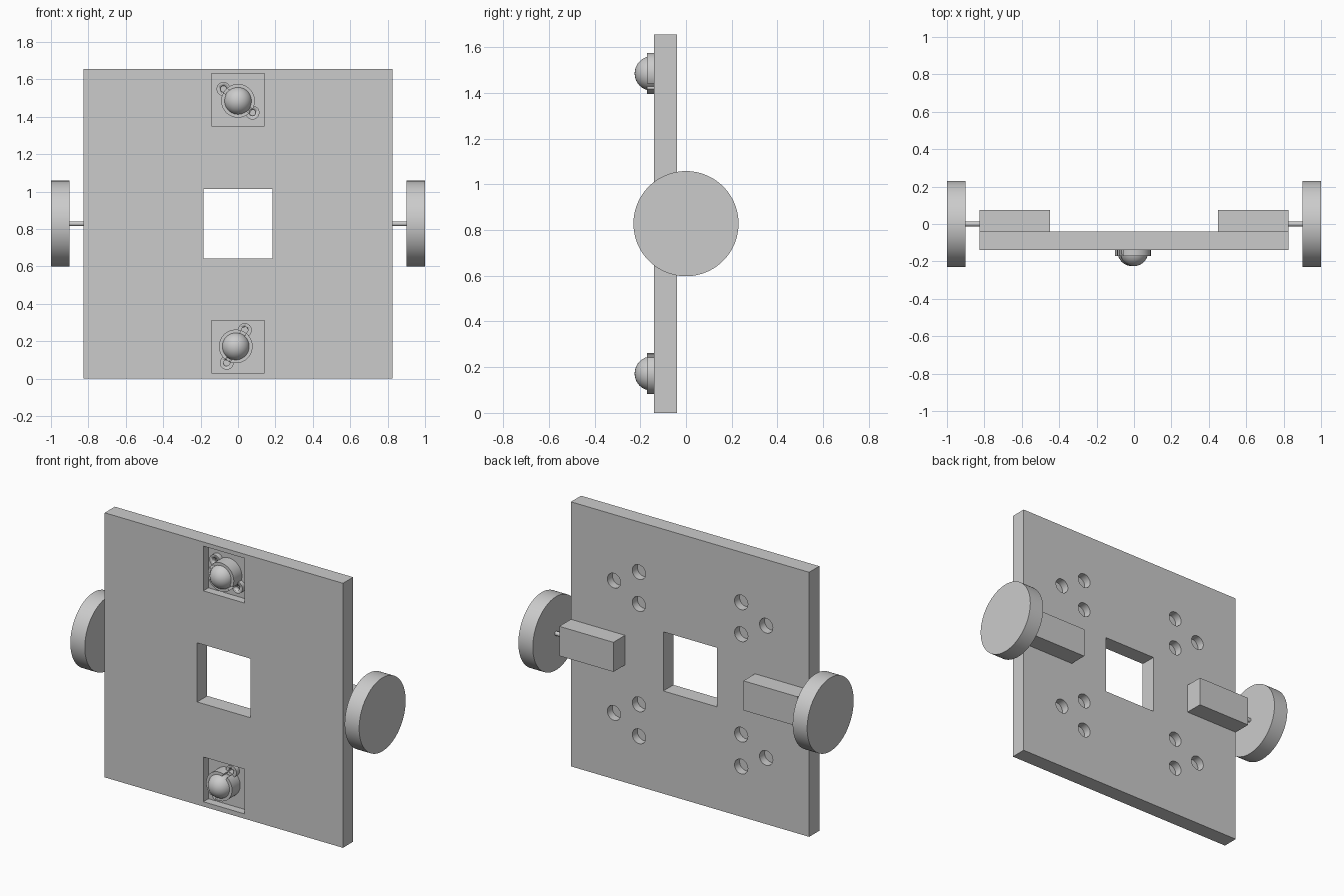
import bpy
from math import radians, cos, sin, pi
from mathutils import Vector

cube = bpy.data.objects.get("Cube")
if cube:
    bpy.data.objects.remove(cube, do_unlink=True)

grey = bpy.data.materials.new("plain grey")
grey.use_nodes = True
GREY = (0.6, 0.6, 0.6, 1)
grey.diffuse_color = GREY
grey.node_tree.nodes["Principled BSDF"].inputs["Base Color"].default_value = GREY

MID = 0.828                  # height of the plate centre and wheel axis
FRONT, BACK = -0.14, -0.04   # plate faces
FLOOR = -0.09                # bottom of pockets and blind holes


def finish(name):
    ob = bpy.context.object
    ob.name = name
    ob.data.materials.append(grey)
    return ob


def box(name, low, high, turn=0):
    low, high = Vector(low), Vector(high)
    bpy.ops.mesh.primitive_cube_add(size=1, location=(low + high) / 2)
    ob = finish(name)
    ob.scale = high - low
    ob.rotation_euler.y = turn
    bpy.ops.object.transform_apply(location=False)
    return ob


def rod(name, start, end, radius, sides=48):
    start, end = Vector(start), Vector(end)
    axis = end - start
    bpy.ops.mesh.primitive_cylinder_add(
        vertices=sides, radius=radius, depth=axis.length,
        location=(start + end) / 2,
        rotation=axis.to_track_quat('Z', 'Y').to_euler())
    ob = finish(name)
    bpy.ops.object.shade_smooth_by_angle(angle=radians(30))
    return ob


def cut(target, cutters):
    for cutter in cutters:
        cutter.hide_render = True
        mod = target.modifiers.new("cut", 'BOOLEAN')
        mod.operation = 'DIFFERENCE'
        mod.solver = 'EXACT'
        mod.object = cutter
        bpy.context.view_layer.objects.active = target
        bpy.ops.object.modifier_apply(modifier=mod.name)
        bpy.data.objects.remove(cutter, do_unlink=True)


# Base plate with square window, two front pockets and blind holes behind
plate = box("base_plate", (-0.825, FRONT, 0), (0.825, BACK, 2 * MID))
cutters = [box("window_cutter", (-0.185, -0.3, MID - 0.185), (0.185, 0.2, MID + 0.185))]
for z in (0.17, 1.49):
    cutters.append(box("pocket_cutter", (-0.142, -0.3, z - 0.14), (0.142, FLOOR, z + 0.14)))
for side in (-1, 1):
    for z in (MID * 0.5, MID * 1.5):
        for x, dz in ((0.354, 0.1), (0.354, -0.1), (0.527, 0)):
            cutters.append(rod("hole_cutter", (side * x, FLOOR, z + dz),
                               (side * x, 0.1, z + dz), 0.046, 32))
cut(plate, cutters)

# Motors, axles and wheels on both sides
for side, label in ((1, "left"), (-1, "right")):
    inner, outer = sorted((side * 0.45, side * 0.825))
    box(label + "_motor", (inner, BACK, MID - 0.0925), (outer, 0.075, MID + 0.0925))
    rod(label + "_axle", (side * 0.82, 0, MID), (side * 0.905, 0, MID), 0.013, 24)
    rod(label + "_wheel", (side * 0.9, 0, MID), (side, 0, MID), 0.23, 96)


# Ball casters: round housing, two screw ears and a ball
def caster(label, x, z, angle):
    housing = rod(label + "_caster_housing", (x, FLOOR, z), (x, -0.17, z), 0.09)
    cut(housing, [box("slot_cutter", (x - 0.15, -0.2, z - 0.015),
                      (x + 0.15, -0.12, z + 0.015), -angle)])
    for turn in (0, pi):
        ex = x + 0.1 * cos(angle + turn)
        ez = z + 0.1 * sin(angle + turn)
        ear = rod(label + "_caster_ear", (ex, FLOOR, ez), (ex, -0.12, ez), 0.037, 32)
        cut(ear, [rod("screw_cutter", (ex, FLOOR + 0.01, ez), (ex, -0.2, ez), 0.017, 24)])
    bpy.ops.mesh.primitive_uv_sphere_add(segments=32, ring_count=16, radius=0.075,
                                         location=(x, -0.15, z))
    finish(label + "_caster_ball")
    bpy.ops.object.shade_smooth()


caster("upper", 0, 1.485, radians(141))
caster("lower", -0.012, 0.172, radians(61))
